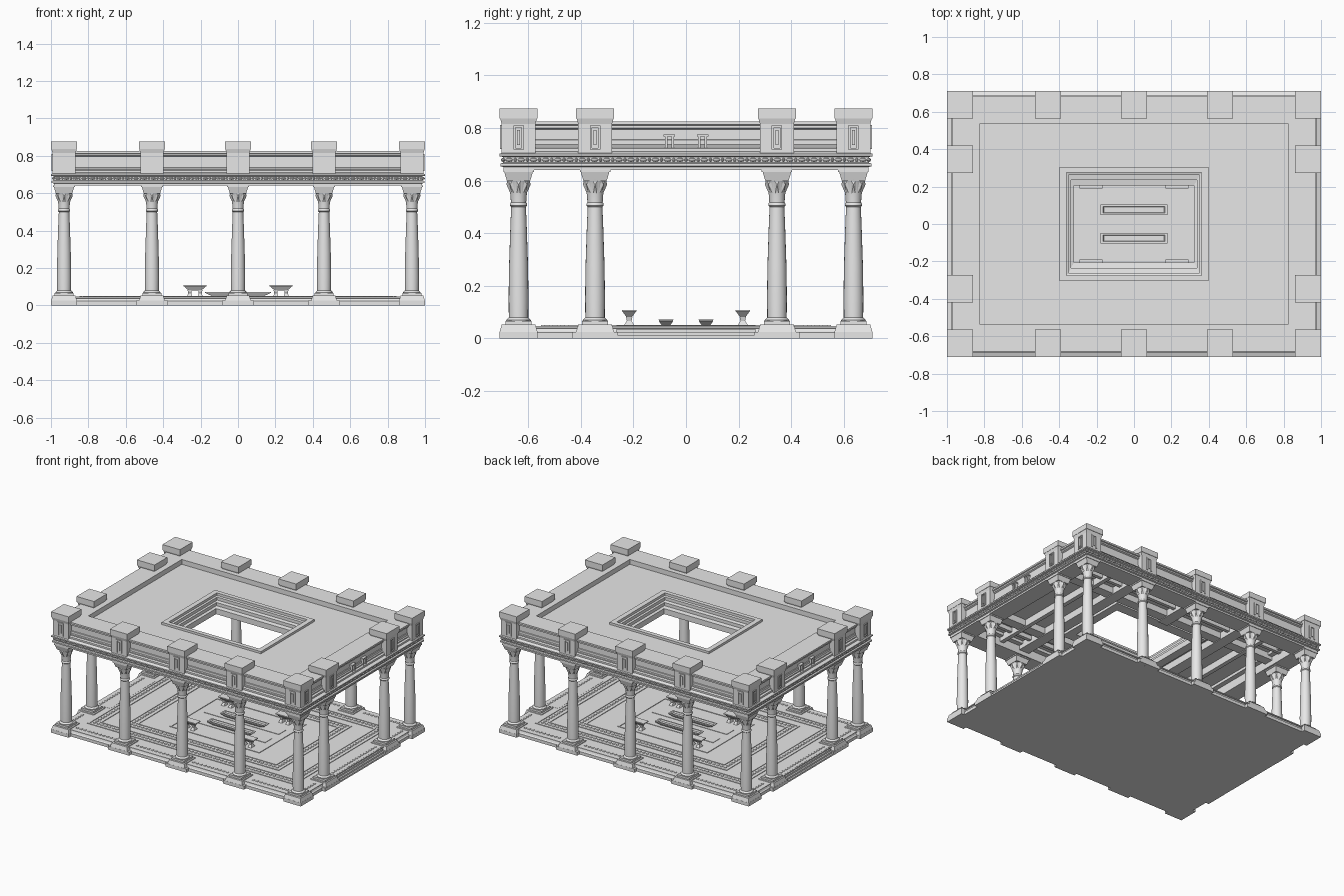
import bpy, bmesh, math
from mathutils import Matrix, Vector

if "Cube" in bpy.data.objects:
    bpy.data.objects.remove(bpy.data.objects["Cube"])

stone = bpy.data.materials.new("pale_stone")
stone.use_nodes = True
COLOR = (0.8, 0.8, 0.8, 1)
stone.diffuse_color = COLOR
stone.node_tree.nodes["Principled BSDF"].inputs["Base Color"].default_value = COLOR

HX, HY = 1.0, 0.71          # outer half sizes
CX, CY, CY2 = 0.93, 0.637, 0.346
columns = [(x, s * CY) for s in (-1, 1) for x in (-CX, -0.46, 0, 0.46, CX)]
columns += [(s * CX, t * CY2) for s in (-1, 1) for t in (-1, 1)]


def finish(bm, name, smooth=False):
    bmesh.ops.recalc_face_normals(bm, faces=bm.faces)
    mesh = bpy.data.meshes.new(name)
    bm.to_mesh(mesh)
    bm.free()
    mesh.materials.append(stone)
    obj = bpy.data.objects.new(name, mesh)
    bpy.context.collection.objects.link(obj)
    if smooth:
        bpy.ops.object.select_all(action='DESELECT')
        obj.select_set(True)
        bpy.context.view_layer.objects.active = obj
        bpy.ops.object.shade_smooth_by_angle(angle=math.radians(40))
    return obj


def box(bm, x, y, z0, z1, hx, hy, top=(0, 0)):
    """Box from z0 to z1; top widens the upper face."""
    lo = [bm.verts.new((x + a * hx, y + b * hy, z0)) for a, b in CORNERS]
    hi = [bm.verts.new((x + a * (hx + top[0]), y + b * (hy + top[1]), z1)) for a, b in CORNERS]
    bm.faces.new(lo)
    bm.faces.new(hi)
    for i in range(4):
        j = (i + 1) % 4
        bm.faces.new((lo[i], lo[j], hi[j], hi[i]))


CORNERS = ((-1, -1), (1, -1), (1, 1), (-1, 1))


def loft(bm, profile, closed):
    """Rectangular sections (hx, hy, z) joined with mitred corners."""
    rows = [[bm.verts.new((a * hx, b * hy, z)) for a, b in CORNERS] for hx, hy, z in profile]
    n = len(rows)
    for k in range(n if closed else n - 1):
        r, s = rows[k], rows[(k + 1) % n]
        for i in range(4):
            j = (i + 1) % 4
            bm.faces.new((r[i], r[j], s[j], s[i]))
    if not closed:
        bm.faces.new(rows[0])
        bm.faces.new(rows[-1])


def inset(profile):
    return [(HX - d, HY - d, z) for d, z in profile]


def lathe(bm, x, y, profile, sides=20):
    rows = [[bm.verts.new((x + r * math.cos(a), y + r * math.sin(a), z))
             for a in (2 * math.pi * i / sides for i in range(sides))] for r, z in profile]
    for r, s in zip(rows, rows[1:]):
        for i in range(sides):
            j = (i + 1) % sides
            bm.faces.new((r[i], r[j], s[j], s[i]))
    bm.faces.new(rows[0])
    bm.faces.new(rows[-1])


def around(hx, hy, step):
    """Points along a rectangle with a flag for runs along x, and an index."""
    for along_x, length, off in ((True, hx, hy), (False, hy, hx)):
        n = int(2 * length / step)
        for i in range(n + 1):
            t = -length + 2 * length * i / n
            for s in (-1, 1):
                yield (t, s * off, True, i) if along_x else (s * off, t, False, i)


# Floor slab with moulded edge
bm = bmesh.new()
loft(bm, inset([(.025, 0), (.025, .022), (.032, .027), (.036, .038), (.03, .04), (.03, .047)]), False)
finish(bm, "floor_slab")

# Projecting column footings, joined to the slab edge
bm = bmesh.new()
for x, y in columns:
    box(bm, x, y, 0, .025, .07 if abs(x) > .9 else .085, .073 if abs(y) > .6 else .085)
    box(bm, x, y, .025, .052, .069, .072, (-.008, -.008))
finish(bm, "column_footings")

# Side entrance steps
bm = bmesh.new()
for s in (-1, 1):
    for i in range(4):
        box(bm, s * .90, 0, i * .012, (i + 1) * .012, .099 - i * .012, .265)
finish(bm, "side_steps")

# Floor borders and rows of inlay studs
bm = bmesh.new()
for hx, hy in ((.83, .54), (.77, .48), (.62, .42), (.56, .36), (.36, .27)):
    loft(bm, [(hx, hy, .046), (hx, hy, .051), (hx - .012, hy - .012, .051),
              (hx - .012, hy - .012, .046)], True)
finish(bm, "floor_borders")
bm = bmesh.new()
for hx, hy in ((.795, .505), (.585, .385), (.93, .635)):
    for x, y, along, i in around(hx, hy, .03):
        if all(abs(x - a) > .08 or abs(y - b) > .08 for a, b in columns):
            box(bm, x, y, .046, .051, .009, .009, (-.003, -.003))
finish(bm, "floor_studs")

# Central platforms below the low basins
bm = bmesh.new()
for s in (-1, 1):
    box(bm, 0, s * .078, .046, .05, .30, .04)
finish(bm, "central_platforms")

# Low basins with hollow tops
for s, side in ((-1, "front"), (1, "back")):
    bm = bmesh.new()
    loft(bm, [(.13, .014, .046), (.175, .027, .066), (.178, .028, .072),
              (.166, .018, .072), (.16, .014, .062)], False)
    basin = finish(bm, side + "_low_basin")
    basin.location.y = s * .076

# Tall benches on paired flared legs
for sx in (-1, 1):
    for sy in (-1, 1):
        bm = bmesh.new()
        loft(bm, [(.035, .010, .08), (.056, .024, .1), (.062, .027, .102), (.062, .027, .108)], False)
        for leg in (-1, 1):
            box(bm, leg * .028, 0, .046, .066, .014, .022, (-.006, -.013))
            box(bm, leg * .028, 0, .066, .082, .008, .009, (.004, .003))
        bench = finish(bm, "tall_bench")
        bench.location = (sx * .23, sy * .216, 0)

# Columns: plinth, turned shaft, bell capital and abacus
shaft = [(.046, .064), (.047, .07), (.042, .075), (.037, .08), (.038, .15), (.036, .28), (.031, .43),
         (.028, .5), (.033, .505), (.033, .512), (.029, .517), (.031, .545), (.036, .575),
         (.044, .598), (.046, .604)]
bm = bmesh.new()
for x, y in columns:
    lathe(bm, x, y, shaft)
finish(bm, "column_shafts", True)
bm = bmesh.new()
for x, y in columns:
    box(bm, x, y, .05, .066, .05, .05)
    box(bm, x, y, .598, .632, .044, .044, (.010, .010))
    box(bm, x, y, .632, .642, .058, .058)
finish(bm, "column_plinths_and_abaci")

# Capital leaves curling outward
bm = bmesh.new()
for x, y in columns:
    for k in range(8):
        a = k * math.pi / 4
        m = Matrix.Translation((x, y, 0)) @ Matrix.Rotation(a, 4, 'Z')
        pts = [(.028, -.008, .545), (.028, .008, .545), (.046, 0, .585), (.042, -.011, .603), (.042, .011, .603)]
        v = [bm.verts.new(m @ Vector(p)) for p in pts]
        for f in ((0, 1, 2), (0, 2, 3), (1, 4, 2), (2, 4, 3), (0, 3, 4, 1)):
            bm.faces.new([v[i] for i in f])
finish(bm, "capital_leaves")

# Entablature and parapet swept around the rectangle
bm = bmesh.new()
loft(bm, inset([(.015, .64), (.015, .652), (.004, .655), (.004, .665), (.014, .668), (.014, .69),
                (0, .693), (0, .702), (.022, .71), (.022, .722), (.034, .727), (.034, .735),
                (.042, .738), (.042, .755), (.046, .757), (.046, .795), (.036, .8), (.036, .81),
                (.028, .813), (.028, .825), (.175, .825), (.175, .7), (.14, .7), (.14, .64)]), True)
finish(bm, "entablature")

# Bead and reel along the frieze
bm = bmesh.new()
for x, y, along, i in around(HX - .014, HY - .014, .023):
    long = .014 if i % 2 else .006
    size = (long, .008, .008) if along else (.008, long, .008)
    bmesh.ops.create_uvsphere(bm, u_segments=8, v_segments=4, radius=1,
                              matrix=Matrix.Translation((x, y, .679)) @ Matrix.Diagonal((*size, 1)))
finish(bm, "frieze_beads", True)

# Parapet piers with flared caps
bm = bmesh.new()
for x, y in columns:
    box(bm, x, y, .70, .815, .062, .064)
    box(bm, x, y, .815, .836, .062, .064, (.006, .006))
    box(bm, x, y, .836, .875, .07, .073)
finish(bm, "parapet_piers")

# Framed tablets on the outward pier faces
bm = bmesh.new()
for x, y in columns:
    if abs(y) > .6:
        face = math.copysign(CY + .066, y)
        for s in (-1, 1):
            box(bm, x + s * .018, face, .72, .812, .005, .004)
        box(bm, x, face, .803, .812, .023, .004)
        box(bm, x, face, .735, .795, .006, .004)
    if abs(x) > .9:
        face = math.copysign(CX + .064, x)
        for s in (-1, 1):
            box(bm, face, y + s * .016, .718, .81, .004, .004)
        for z in (.718, .803):
            box(bm, face, y, z, z + .007, .004, .02)
        box(bm, face, y, .735, .793, .004, .006)
finish(bm, "pier_tablets")

# Small paired pilasters in the centre of each side wall
bm = bmesh.new()
for s in (-1, 1):
    box(bm, s * .968, 0, .712, .718, .01, .09)
    for t in (-1, 1):
        for w in (-.012, .012):
            box(bm, s * .962, t * .063 + w, .718, .768, .01, .005)
        box(bm, s * .964, t * .063, .768, .775, .01, .022)
finish(bm, "side_wall_pilasters")

# Sunken roof with a raised, stepped skylight opening
bm = bmesh.new()
loft(bm, [(.83, .55, .79), (.398, .306, .79), (.398, .306, .806), (.362, .275, .806),
          (.362, .275, .788), (.35, .262, .784), (.35, .262, .762), (.338, .236, .758),
          (.338, .236, .735), (.32, .206, .73), (.32, .206, .69), (.38, .28, .69),
          (.38, .28, .72), (.83, .55, .72)], True)
finish(bm, "roof_with_opening")

# Ceiling beams on the column lines
bm = bmesh.new()
for s in (-1, 1):
    for x, w in ((.46, .04), (.65, .015)):
        box(bm, s * x, 0, .67, .725, w, .57)
    box(bm, 0, s * .43, .67, .725, .04, .14)
    box(bm, 0, s * CY2, .675, .725, .86, .035)
    box(bm, 0, s * .46, .69, .725, .86, .012)
finish(bm, "ceiling_beams")
